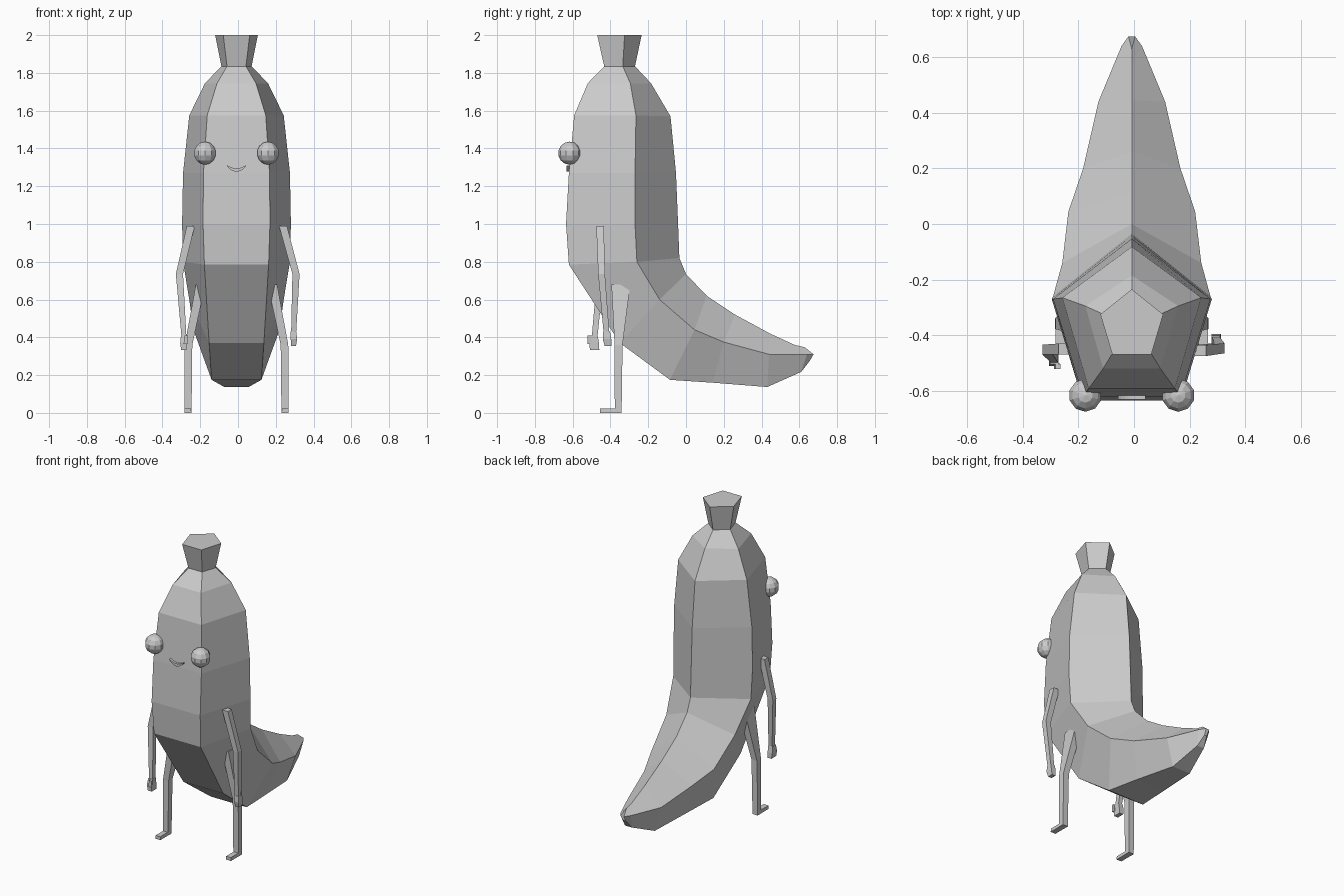
import bpy, bmesh, math
from mathutils import Vector

CX = -0.008  # centre line of the body


def loft(name, rings):
    """Skin a list of equal-length vertex rings and cap both ends."""
    bm = bmesh.new()
    vs = [[bm.verts.new(p) for p in r] for r in rings]
    n = len(vs[0])
    for a, b in zip(vs, vs[1:]):
        for i in range(n):
            j = (i + 1) % n
            bm.faces.new((a[i], a[j], b[j], b[i]))
    bm.faces.new(vs[0])
    bm.faces.new(vs[-1])
    bmesh.ops.recalc_face_normals(bm, faces=bm.faces)
    me = bpy.data.meshes.new(name)
    bm.to_mesh(me)
    bm.free()
    ob = bpy.data.objects.new(name, me)
    bpy.context.collection.objects.link(ob)
    return ob


def limb(name, sections):
    """Square tube; each section is x, y, z, width, depth."""
    loft(name, [[(x + sx * w / 2, y + sy * d / 2, z)
                 for sx, sy in ((-1, -1), (1, -1), (1, 1), (-1, 1))]
                for x, y, z, w, d in sections])


# Body: pentagon sections as front (y, z, half width), side (y, z, half width), back (y, z)
body = [
    (-.47, 2.0, .07, -.325, 2.0, .113, -.235, 2.0),
    (-.433, 1.835, .05, -.335, 1.835, .08, -.27, 1.835),
    (-.52, 1.745, .103, -.295, 1.745, .167, -.185, 1.745),
    (-.592, 1.575, .155, -.265, 1.575, .25, -.082, 1.57),
    (-.62, 1.27, .175, -.27, 1.27, .283, -.053, 1.27),
    (-.635, 1.0, .177, -.27, 1.0, .288, -.042, 1.0),
    (-.62, .785, .17, -.26, .80, .283, -.035, .82),
    (-.35, .37, .145, -.14, .60, .25, 0, .735),
    (-.085, .175, .132, .045, .44, .228, .11, .62),
    (.14, .16, .105, .2, .375, .175, .26, .52),
    (.43, .137, .065, .44, .31, .12, .445, .42),
    (.61, .217, .025, .64, .31, .037, .575, .36),
    (.655, .275, .008, .675, .31, .012, .63, .347),
]
loft("banana_body", [[(CX - fw, fy, fz), (CX + fw, fy, fz), (CX + sw, sy, sz),
                      (CX, by, bz), (CX - sw, sy, sz)]
                     for fy, fz, fw, sy, sz, sw, by, bz in body])

# Smile: thin crescent on the front face
smile = []
for i in range(9):
    t = -1 + i / 4
    z = 1.286 + .022 * t * t
    h = .003 + .006 * (1 - t * t)
    x = CX + .05 * t
    smile.append([(x, -.632, z - h), (x, -.632, z + h), (x, -.605, z + h), (x, -.605, z - h)])
loft("smile", smile)

for side, s in (("left", -1), ("right", 1)):
    # Eyes
    bpy.ops.mesh.primitive_uv_sphere_add(segments=10, ring_count=7, radius=.061,
                                         location=(CX + s * .167, -.616, 1.375))
    bpy.context.object.name = side + "_eye"
    # Legs: wide thigh tapering to the knee, straight shin
    lx = CX + s * .257
    limb(side + "_leg", [(CX + s * .19, -.345, .68, .05, .10),
                         (lx - s * .003, -.357, .36, .04, .042),
                         (lx, -.359, 0, .038, .036)])
    # Feet
    limb(side + "_foot", [(lx, -.398, 0, .036, .115), (lx, -.398, .022, .034, .115)])

# Arms and hands, posed slightly differently per side
limb("right_arm", [(.238, -.455, .99, .042, .04), (.307, -.447, .735, .038, .036),
                   (.294, -.42, .41, .026, .03)])
limb("right_hand", [(.294, -.42, .43, .03, .036), (.296, -.418, .39, .034, .045),
                    (.294, -.413, .355, .026, .036)])
limb("left_arm", [(-.25, -.45, .99, .042, .04), (-.31, -.452, .735, .038, .036),
                  (-.286, -.484, .40, .026, .03)])
limb("left_hand", [(-.287, -.486, .41, .03, .036), (-.289, -.486, .37, .034, .05),
                   (-.287, -.484, .333, .028, .05)])
limb("left_thumb", [(-.278, -.512, .365, .02, .02), (-.274, -.513, .41, .018, .018)])
